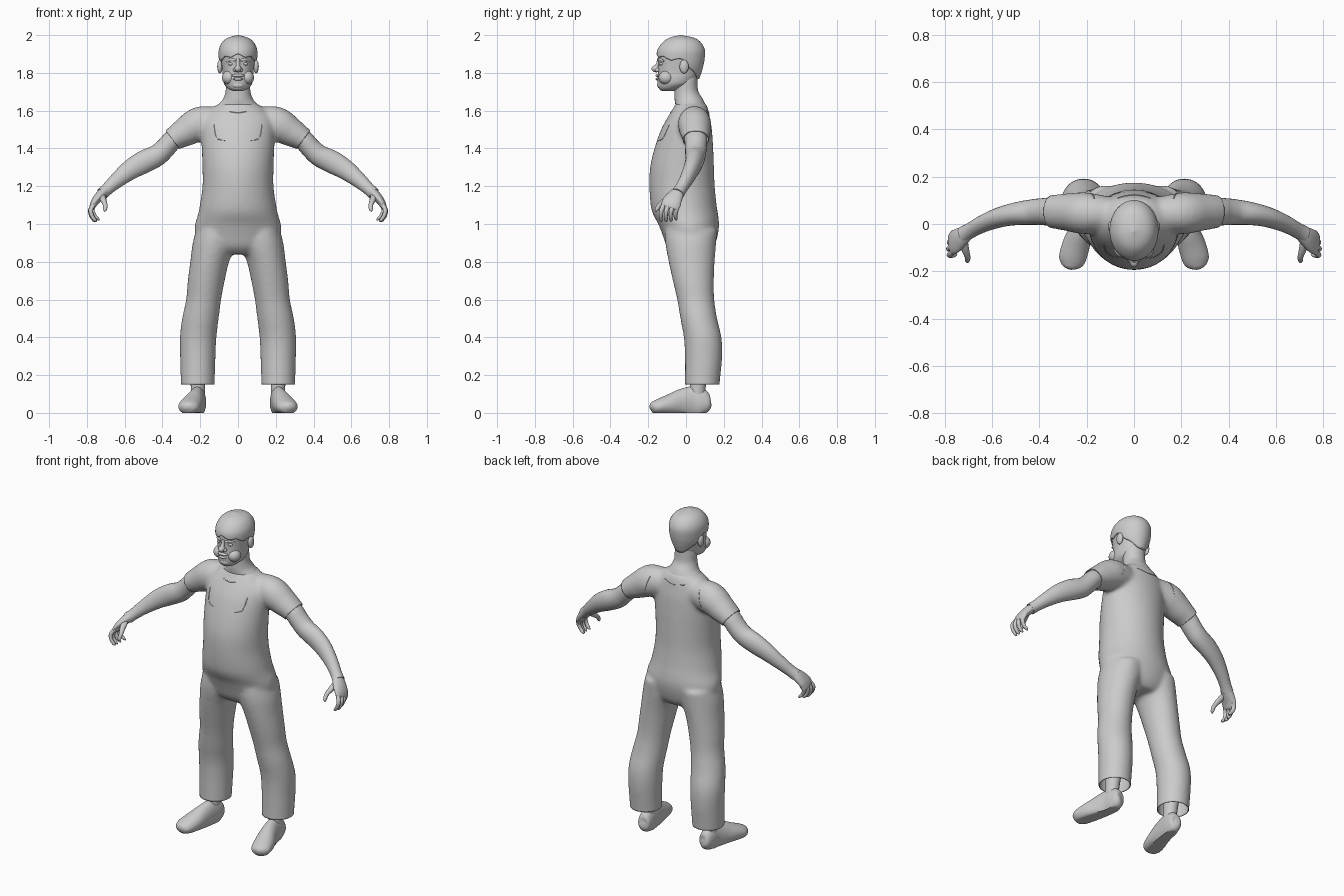
import bpy, bmesh, math
from mathutils import Vector

if "Cube" in bpy.data.objects:
    bpy.data.objects.remove(bpy.data.objects["Cube"])

grey = bpy.data.materials.new("plain_grey")
grey.diffuse_color = (0.6, 0.6, 0.6, 1)
grey.use_nodes = True
grey.node_tree.nodes["Principled BSDF"].inputs["Base Color"].default_value = grey.diffuse_color
X, Y, Z = Vector((1, 0, 0)), Vector((0, 1, 0)), Vector((0, 0, 1))


def dense(rows, k=5):
    """Catmull-Rom resampling of rows of numbers."""
    out = []
    for i in range(len(rows) - 1):
        p = [rows[max(0, min(len(rows) - 1, i + d))] for d in (-1, 0, 1, 2)]
        for j in range(k):
            t = j / k
            out.append([0.5 * (2 * b + (c - a) * t + (2 * a - 5 * b + 4 * c - d) * t * t
                               + (3 * b - a - 3 * c + d) * t ** 3) for a, b, c, d in zip(*p)])
    return out + [list(rows[-1])]


def loft(bm, rows, ref=Y, axis=None, side=1, n=32, k=5):
    """Capped tube through rows of x, y, z, radius across, radius along ref."""
    rows = dense(rows, k)
    pts = [Vector(r[:3]) for r in rows]
    rings = []
    for i, r in enumerate(rows):
        t = axis or (pts[min(i + 1, len(pts) - 1)] - pts[max(i - 1, 0)]).normalized()
        u = (ref - ref.dot(t) * t).normalized()
        v = t.cross(u)
        ring = []
        for j in range(n):
            a = 2 * math.pi * j / n
            p = pts[i] + v * max(r[3], .001) * math.cos(a) + u * max(r[4], .001) * math.sin(a)
            ring.append(bm.verts.new((p.x * side, p.y, p.z)))
        rings.append(ring)
    faces = [bm.faces.new(rings[0]), bm.faces.new(rings[-1])]
    for a, b in zip(rings, rings[1:]):
        faces += [bm.faces.new((a[j], a[(j + 1) % n], b[(j + 1) % n], b[j])) for j in range(n)]
    bmesh.ops.recalc_face_normals(bm, faces=faces)


def upright(rows):
    """Rows of x, z, half width, front y, back y."""
    return [(x, (f + b) / 2, z, w, (b - f) / 2) for x, z, w, f, b in rows]


def finish(name, bm):
    me = bpy.data.meshes.new(name)
    bm.to_mesh(me)
    bm.free()
    ob = bpy.data.objects.new(name, me)
    bpy.context.collection.objects.link(ob)
    me.materials.append(grey)
    return ob


def bake(ob):
    dg = bpy.context.evaluated_depsgraph_get()
    me = bpy.data.meshes.new_from_object(ob.evaluated_get(dg))
    ob.modifiers.clear()
    ob.data = me


def pair(name, rows, **kw):
    bm = bmesh.new()
    for s in (1, -1):
        loft(bm, rows, side=s, **kw)
    return finish(name, bm)


def blobs(name, centre, size, both=True):
    bm = bmesh.new()
    for s in ((1, -1) if both else (1,)):
        vs = bmesh.ops.create_uvsphere(bm, u_segments=20, v_segments=12, radius=1)["verts"]
        for v in vs:
            v.co = [v.co[i] * size[i] + centre[i] * (s if i == 0 else 1) for i in range(3)]
    return finish(name, bm)


# Clothes: torso, trouser legs and sleeves blended into one skin
torso = upright([(0, .84, .12, -.06, .12), (0, .88, .2, -.10, .15), (0, .95, .228, -.127, .17),
                 (0, 1.0, .227, -.147, .175), (0, 1.05, .212, -.174, .17), (0, 1.1, .202, -.187, .162),
                 (0, 1.2, .188, -.194, .152), (0, 1.3, .188, -.19, .148), (0, 1.4, .192, -.167, .144),
                 (0, 1.5, .195, -.132, .137), (0, 1.56, .185, -.1, .127), (0, 1.61, .14, -.07, .117),
                 (0, 1.645, .09, -.05, .1)])
leg = upright([(.12, .97, .1, -.11, .165), (.125, .9, .115, -.11, .16), (.15, .8, .103, -.092, .152),
               (.168, .7, .098, -.07, .148), (.182, .6, .093, -.047, .15), (.199, .5, .097, -.03, .165),
               (.211, .4, .097, -.012, .188), (.213, .3, .094, -.006, .192), (.213, .15, .09, -.006, .178),
               (.213, .09, .09, -.006, .175)])
sleeve = [(.1, .045, 1.54, .08, .07), (.2, .045, 1.53, .092, .088), (.28, .05, 1.487, .078, .08),
          (.345, .052, 1.447, .062, .071), (.40, .052, 1.395, .058, .064), (.43, .052, 1.365, .055, .06)]
bm = bmesh.new()
loft(bm, torso, axis=Z, n=48)
for s in (1, -1):
    loft(bm, leg, axis=Z, side=s)
    loft(bm, sleeve, side=s)
clothes = finish("clothes", bm)
m = clothes.modifiers.new("blend", "REMESH")
m.mode, m.voxel_size = "VOXEL", .011
m = clothes.modifiers.new("soften", "SMOOTH")
m.factor, m.iterations = .5, 10
bake(clothes)
# Cut crisp hems at the ankles and upper arms
bm = bmesh.new()
bm.from_mesh(clothes.data)
bmesh.ops.bisect_plane(bm, geom=bm.verts[:] + bm.edges[:] + bm.faces[:], plane_co=(0, 0, .15),
                       plane_no=(0, 0, -1), clear_outer=True)
for s in (1, -1):
    fs = [f for f in bm.faces if f.calc_center_median().x * s > .25 and f.calc_center_median().z > 1.3]
    geom = set(fs) | {e for f in fs for e in f.edges} | {v for f in fs for v in f.verts}
    bmesh.ops.bisect_plane(bm, geom=list(geom), plane_co=(.347 * s, 0, 1.447),
                           plane_no=(.8 * s, 0, -.6), clear_outer=True)
bm.to_mesh(clothes.data)
bm.free()

# Seams lying on the clothes
def seam(name, pts, both=True):
    rows = []
    for p in dense(pts, 6):
        hit = clothes.closest_point_on_mesh(Vector(p))
        rows.append((*hit[1], .0025, .0025))
    ref = Vector((.3, .9, .2))
    return pair(name, rows, ref=ref, n=6, k=1) if both else single(name, rows, ref=ref, n=6, k=1)


def single(name, rows, **kw):
    bm = bmesh.new()
    loft(bm, rows, **kw)
    return finish(name, bm)


seam("bib_seam", [(.145, -.12, 1.54), (.14, -.14, 1.49), (.118, -.15, 1.457), (.07, -.16, 1.447)])
seam("back_seam", [(.165, .13, 1.61), (.175, .14, 1.56), (.19, .14, 1.5)])
seam("front_neckline", [(-.05, -.1, 1.612), (0, -.1, 1.6), (.05, -.1, 1.612)], False)
seam("back_neckline", [(-.08, .14, 1.61), (0, .14, 1.59), (.08, .14, 1.61)], False)
m = clothes.modifiers.new("cloth_thickness", "SOLIDIFY")
m.thickness, m.offset = .005, -1

# Arms and hands
pair("arm", [(.28, .05, 1.487, .06, .06), (.345, .052, 1.445, .054, .06), (.385, .052, 1.402, .054, .057),
             (.43, .05, 1.362, .057, .054), (.5, .043, 1.328, .06, .048), (.57, .027, 1.287, .053, .042),
             (.64, .0, 1.232, .041, .036), (.69, -.027, 1.187, .033, .033), (.72, -.045, 1.16, .033, .036)], n=24)
pair("palm", [(.7, -.035, 1.178, .026, .03), (.73, -.055, 1.15, .026, .042), (.757, -.075, 1.118, .021, .05),
              (.772, -.085, 1.09, .015, .046), (.776, -.088, 1.08, .006, .03)], n=24)
for i, name in enumerate(("index", "middle", "ring", "little")):
    y, d = -.125 + .026 * i, (.004, 0, .005, .018)[i]
    pair(name + "_finger", [(.763, y + .01, 1.105, .012, .012), (.781 - d / 2, y - .004, 1.075, .012, .012),
                            (.778 - d, y - .008, 1.045, .0105, .0105), (.762 - d, y - .006, 1.02 + d / 2, .009, .009),
                            (.752 - d, y - .004, 1.012 + d / 2, .003, .003)], n=12)
pair("thumb", [(.722, -.07, 1.15, .016, .02), (.712, -.11, 1.125, .015, .016), (.703, -.14, 1.1, .012, .012),
               (.704, -.155, 1.077, .010, .010), (.707, -.16, 1.066, .003, .003)], ref=X, n=12)

# Ankles and shoes
pair("ankle", upright([(.212, .06, .036, .02, .1), (.212, .14, .038, .02, .105), (.212, .26, .045, .03, .13)]),
     axis=Z, n=20)
shoes = pair("shoe", [(.205, .13, .05, .01, .01), (.207, .12, .05, .046, .034), (.21, .08, .055, .076, .042),
                      (.215, .03, .057, .083, .043), (.228, -.03, .052, .072, .05), (.245, -.09, .042, .055, .058),
                      (.262, -.15, .032, .04, .056), (.27, -.178, .03, .028, .038), (.273, -.19, .028, .01, .012)], ref=X)
for v in shoes.data.vertices:
    v.co.z = max(v.co.z, 0)

# Neck and head
single("neck", upright([(0, 1.59, .125, -.05, .1), (0, 1.63, .105, -.056, .102), (0, 1.66, .08, -.06, .09),
                        (0, 1.7, .066, -.06, .066), (0, 1.75, .064, -.06, .06), (0, 1.8, .06, -.06, .06)]), axis=Z)
single("head", upright([(0, 1.703, .02, -.125, -.07), (0, 1.715, .05, -.142, -.03), (0, 1.74, .073, -.15, .03),
                        (0, 1.77, .08, -.152, .055), (0, 1.8, .081, -.148, .068), (0, 1.84, .086, -.146, .075),
                        (0, 1.88, .091, -.148, .085), (0, 1.92, .093, -.143, .088), (0, 1.96, .076, -.115, .065),
                        (0, 1.985, .04, -.075, .03)]), axis=Z, n=40)
blobs("nose", (0, -.158, 1.822), (.018, .025, .019), False)
single("nose_bridge", [(0, -.163, 1.825, .012, .014), (0, -.149, 1.845, .01, .011), (0, -.14, 1.875, .012, .01)], ref=X, n=16)
blobs("nostril", (.015, -.15, 1.815), (.011, .014, .011))
blobs("cheek", (.048, -.105, 1.775), (.037, .04, .037))
blobs("upper_lip", (0, -.147, 1.786), (.032, .014, .009), False)
blobs("lower_lip", (0, -.148, 1.767), (.026, .013, .008), False)
blobs("chin", (0, -.132, 1.735), (.034, .021, .02), False)
blobs("eye", (.037, -.13, 1.848), (.015, .011, .009))
pair("brow", [(.014, -.146, 1.866, .004, .006), (.037, -.138, 1.87, .006, .008), (.062, -.117, 1.862, .003, .004)],
     ref=Z, n=10)
blobs("ear", (.096, -.01, 1.833), (.014, .024, .036))

# Hair: a cap whose lower edge follows a jagged hairline
cap = dense([(1.75, .06, -.14, .062), (1.79, .078, -.15, .078), (1.83, .094, -.155, .09), (1.87, .101, -.156, .098),
             (1.92, .102, -.152, .1), (1.96, .085, -.125, .08), (1.985, .055, -.09, .045), (2.0, .004, -.034, -.026)], 8)
line = [(-1, 1.893), (-.6, 1.875), (-.2, 1.872), (.2, 1.862), (.5, 1.82), (1, 1.765)]


def lookup(table, x):
    for a, b in zip(table, table[1:]):
        if x <= b[0]:
            t = max(0, (x - a[0]) / (b[0] - a[0]))
            return [p + (q - p) * t for p, q in zip(a, b)]
    return table[-1]


bm = bmesh.new()
n, rings = 96, []
for i in range(25):
    t, ring = math.sin(i / 24 * math.pi / 2), []
    for j in range(n):
        a = 2 * math.pi * j / n
        low = lookup(line, math.sin(a))[1] + .016 * (abs((j % 12) / 6 - 1) - .5) * (1 if math.sin(a) < .6 else .3)
        z, w, f, b = lookup(cap, low + (2 - low) * t)
        ring.append(bm.verts.new((w * math.cos(a), (f + b) / 2 + (b - f) / 2 * math.sin(a), z)))
    rings.append(ring)
for a, b in zip(rings, rings[1:]):
    for j in range(n):
        bm.faces.new((a[j], a[(j + 1) % n], b[(j + 1) % n], b[j]))
bm.faces.new(rings[-1])
hair = finish("hair", bm)
m = hair.modifiers.new("hair_thickness", "SOLIDIFY")
m.thickness, m.offset = .012, -1

# Smooth shading with crisp hems and soles
for ob in bpy.context.collection.objects:
    ob.select_set(True)
    bpy.context.view_layer.objects.active = ob
bpy.ops.object.shade_smooth_by_angle(angle=math.radians(40))
